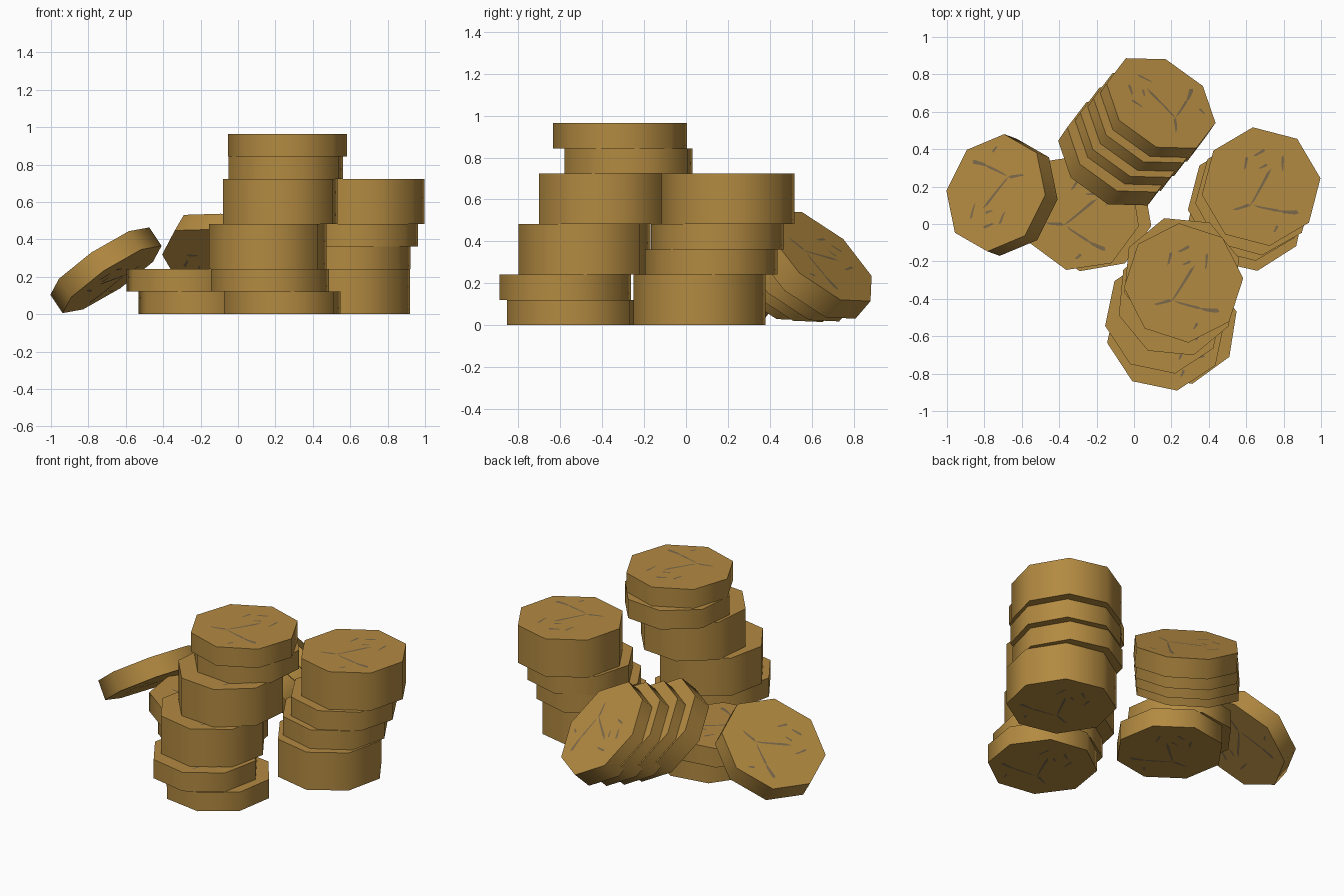
import bpy, bmesh, math
from mathutils import Matrix, Vector

if "Cube" in bpy.data.objects:
    bpy.data.objects.remove(bpy.data.objects["Cube"])

R, T = 0.32, 0.1205   # coin corner radius and thickness


def material(name, rgb):
    m = bpy.data.materials.new(name)
    m.diffuse_color = (*rgb, 1)
    m.use_nodes = True
    m.node_tree.nodes["Principled BSDF"].inputs["Base Color"].default_value = m.diffuse_color
    return m


GOLD = material("old_gold", (0.45, 0.255, 0.053))
WORN = material("worn_brown", (0.20, 0.14, 0.070))

# Worn scratches on the coin faces: x1, y1, x2, y2, width
SCRATCHES = [
    (-0.17, -0.10, -0.07, -0.09, 0.022),
    (-0.08, -0.10, 0.07, 0.09, 0.020),
    (-0.06, -0.09, 0.09, -0.15, 0.018),
    (0.08, -0.14, 0.18, -0.17, 0.030),
    (-0.08, 0.10, -0.05, 0.17, 0.020),
    (-0.02, 0.17, 0.05, 0.19, 0.022),
    (0.00, 0.10, 0.05, 0.11, 0.018),
    (0.12, 0.06, 0.14, 0.15, 0.018),
    (0.03, -0.25, 0.06, -0.22, 0.020),
]


def scratch(bm, x1, y1, x2, y2, w, side):
    """Thin six-sided sliver lying just above a coin face."""
    a, b = Vector((x1, y1)), Vector((x2, y2))
    d = b - a
    n = Vector((-d.y, d.x)).normalized() * w / 2
    pts = [a, a + d * .2 - n * .8, a + d * .8 - n * .6, b, b - d * .15 + n, a + d * .5 + n * .5]
    if side < 0:
        pts.reverse()
    z = side * (T / 2 + 0.002)
    f = bm.faces.new([bm.verts.new((p.x, p.y, z)) for p in pts])
    f.material_index = 1


def coin(name, matrix, spin):
    """Eight-sided coin with smooth rim, flat faces and worn scratches."""
    bm = bmesh.new()
    bmesh.ops.create_cone(bm, cap_ends=True, segments=8, radius1=R, radius2=R, depth=T)
    # put one corner exactly on the local +x axis
    bm.verts.ensure_lookup_table()
    v = bm.verts[0].co
    bmesh.ops.rotate(bm, verts=bm.verts, cent=(0, 0, 0),
                     matrix=Matrix.Rotation(-math.atan2(v.y, v.x), 3, 'Z'))
    bm.normal_update()
    for f in bm.faces:
        f.smooth = abs(f.normal.z) < 0.5
    for e in bm.edges:
        e.smooth = abs(e.verts[0].co.z - e.verts[1].co.z) > T / 2
    for s in SCRATCHES:
        scratch(bm, *s, 1)
        scratch(bm, *s, -1)
    me = bpy.data.meshes.new(name)
    bm.to_mesh(me)
    bm.free()
    me.materials.append(GOLD)
    me.materials.append(WORN)
    ob = bpy.data.objects.new(name, me)
    ob.matrix_world = matrix @ Matrix.Rotation(math.radians(spin), 4, 'Z')
    bpy.context.scene.collection.objects.link(ob)


def stack(name, layers):
    """Upright pile, each layer given as x, y, spin from the ground up."""
    for i, (x, y, spin) in enumerate(layers):
        coin(f"{name}_{i + 1}", Matrix.Translation((x, y, T * (i + .5))), spin)


def leaning(name, loc, azimuth, tilt, spin):
    """Coin whose face is tipped toward the azimuth direction."""
    m = (Matrix.Translation(loc) @ Matrix.Rotation(math.radians(azimuth), 4, 'Z')
         @ Matrix.Rotation(math.radians(tilt), 4, 'Y'))
    coin(name, m, spin)


# Upright stacks
stack("front_stack_coin", [
    (0.237, -0.543, 13.5), (0.171, -0.576, 10.7),
    (0.160, -0.485, 10.7), (0.160, -0.485, 10.7),
    (0.225, -0.395, 17), (0.225, -0.395, 17),
    (0.255, -0.275, 17), (0.265, -0.315, 4.5)])
stack("right_stack_coin", [
    (0.605, 0.065, 10), (0.605, 0.065, 10),
    (0.605, 0.12, 8), (0.645, 0.15, 7),
    (0.68, 0.20, 8), (0.68, 0.20, 8)])
stack("left_stack_coin", [(-0.22, 0.06, -12.7), (-0.285, 0.065, -14)])

# Single coin resting on the left stack
leaning("left_leaning_coin", (-0.706, 0.155, 0.235), 160, 35.5, 14.5)

# Tipped-over row of coins at the back
for i, z in enumerate((0.288, 0.275, 0.272, 0.280)):
    leaning(f"back_leaning_coin_{i + 1}", (0.12 - 0.07 * i, 0.61 - 0.078 * i, z), 55.6, 46, 20.5)
